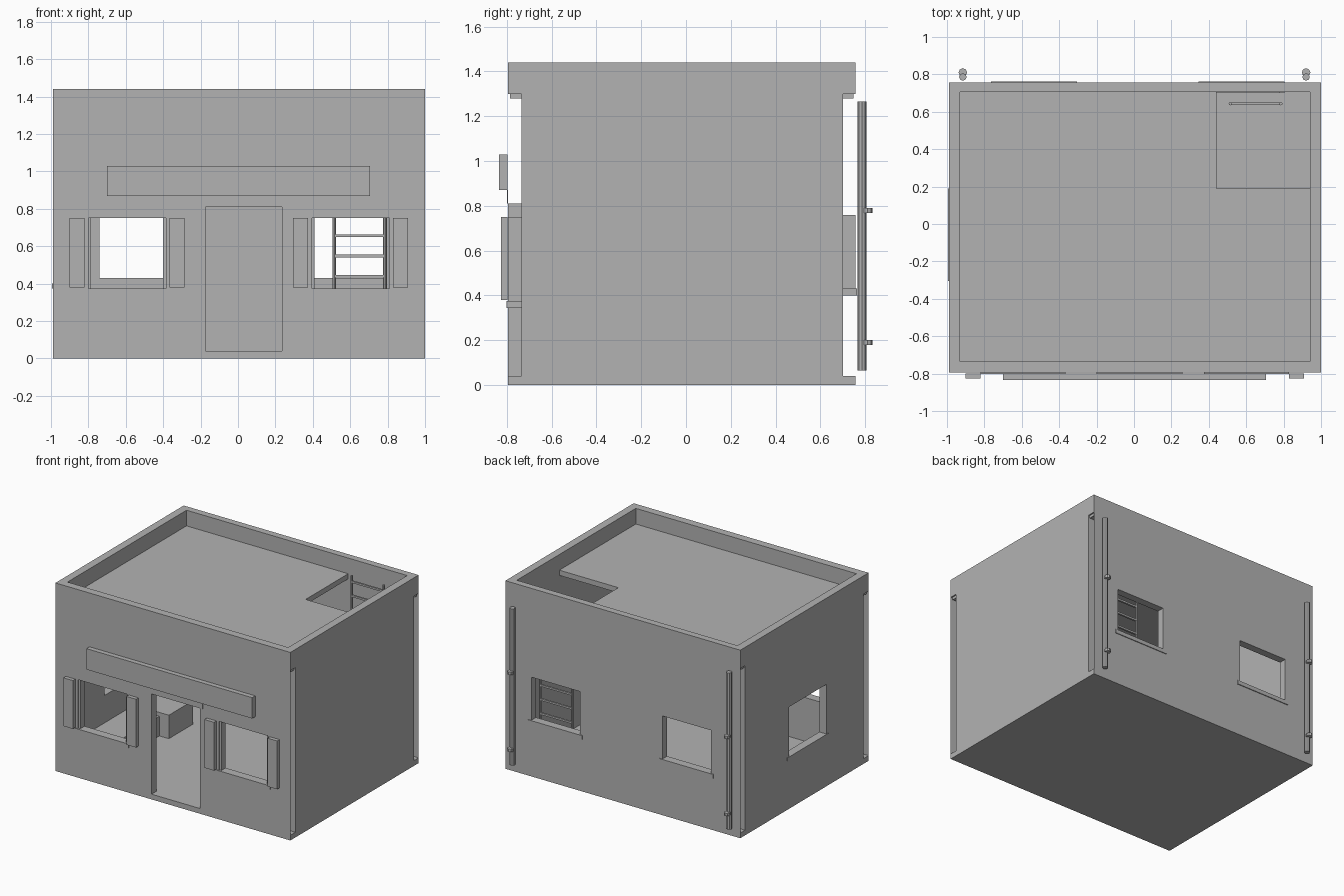
import bpy, bmesh
from mathutils import Vector

cube = bpy.data.objects.get("Cube")
if cube:
    bpy.data.objects.remove(cube, do_unlink=True)

grey = bpy.data.materials.new("plain grey")
grey.use_nodes = True
grey.diffuse_color = (0.45, 0.45, 0.45, 1)
grey.node_tree.nodes["Principled BSDF"].inputs["Base Color"].default_value = grey.diffuse_color

# House extents: outer faces and inner faces of the walls
X0, X1, Y0, Y1, TOP = -0.99, 1.0, -0.795, 0.757, 1.44
IX0, IX1, IY0, IY1 = -0.93, 0.94, -0.735, 0.70
FLOOR, CEIL, ROOF, EAVE = 0.04, 1.28, 1.32, 1.30


def finish(name, bm):
    mesh = bpy.data.meshes.new(name)
    bm.to_mesh(mesh)
    bm.free()
    mesh.materials.append(grey)
    obj = bpy.data.objects.new(name, mesh)
    bpy.context.collection.objects.link(obj)
    return obj


def quad(bm, points, facing):
    face = bm.faces.new([bm.verts.new(p) for p in points])
    face.normal_update()
    if face.normal.dot(facing) < 0:
        face.normal_flip()


def shell(name, axis, outer, inner, area, holes=(), rim=False):
    """Two parallel skins with lined openings; the outer edge is closed by rim."""
    def at(u, v, w):
        return Vector({"x": (w, u, v), "y": (u, w, v), "z": (u, v, w)}[axis])

    bm = bmesh.new()
    rects = [area, *holes]
    us = sorted({u for r in rects for u in (r[0], r[1])})
    vs = sorted({v for r in rects for v in (r[2], r[3])})
    for w, other in ((outer, inner), (inner, outer)):
        facing = at(0, 0, w - other)
        for a, b in zip(us, us[1:]):
            for c, d in zip(vs, vs[1:]):
                mu, mv = (a + b) / 2, (c + d) / 2
                if not any(h[0] < mu < h[1] and h[2] < mv < h[3] for h in holes):
                    quad(bm, [at(a, c, w), at(b, c, w), at(b, d, w), at(a, d, w)], facing)
    edges = [(h, 1) for h in holes] + ([(area, -1)] if rim else [])
    for (a, b, c, d), sign in edges:
        for p, q, n in (((a, c), (a, d), (1, 0)), ((b, c), (b, d), (-1, 0)),
                        ((a, c), (b, c), (0, 1)), ((a, d), (b, d), (0, -1))):
            quad(bm, [at(*p, outer), at(*q, outer), at(*q, inner), at(*p, inner)],
                 at(n[0] * sign, n[1] * sign, 0))
    bmesh.ops.remove_doubles(bm, verts=bm.verts, dist=0.0001)
    return finish(name, bm)


def box(name, x0, x1, y0, y1, z0, z1):
    bm = bmesh.new()
    bmesh.ops.create_cube(bm, size=1)
    for v in bm.verts:
        v.co = ((x0 + x1) / 2 + v.co.x * (x1 - x0), (y0 + y1) / 2 + v.co.y * (y1 - y0),
                (z0 + z1) / 2 + v.co.z * (z1 - z0))
    return finish(name, bm)


def rod(name, x, y, z0, z1, radius, sides=8):
    bm = bmesh.new()
    bmesh.ops.create_cone(bm, cap_ends=True, segments=sides, radius1=radius,
                          radius2=radius, depth=z1 - z0)
    bmesh.ops.translate(bm, verts=bm.verts, vec=(x, y, (z0 + z1) / 2))
    return finish(name, bm)


# Openings: (start, end, bottom, top)
door = (-0.175, 0.235, FLOOR, 0.81)
front_windows = [(-0.80, -0.385, 0.375, 0.75), (0.395, 0.81, 0.375, 0.75)]
back_windows = [(-0.74, -0.33, 0.43, 0.76), (0.37, 0.78, 0.43, 0.76)]
side_window = (-0.285, 0.17, 0.40, 0.78)
hatch = (0.44, IX1, 0.19, 0.705)

# Base, walls, roof and parapet
shell("floor_slab", "z", 0, FLOOR, (X0, X1, Y0, Y1), rim=True)
long_wall = (X0, X1, FLOOR, EAVE)
shell("front_wall", "y", Y0, IY0, long_wall, [door, *front_windows])
shell("back_wall", "y", Y1, IY1, long_wall, back_windows)
short_wall = (IY0, IY1, FLOOR, EAVE)
shell("left_wall", "x", X1, IX1, short_wall)
shell("right_wall", "x", X0, IX0, short_wall, [side_window])
shell("roof_slab", "z", ROOF, CEIL, (X0 + 0.01, X1 - 0.01, Y0 + 0.01, Y1 - 0.01),
      [hatch], rim=True)
shell("parapet", "z", TOP, EAVE, (X0, X1, Y0, Y1), [(IX0, IX1, IY0, 0.705)], rim=True)

# Front windows: jamb strips, sills and shutters
for a, b, low, high in front_windows:
    for x in (a, b - 0.015):
        box("window_jamb", x, x + 0.015, Y0 + 0.01, IY0, low, high)
    box("front_sill", a - 0.02, b + 0.02, Y0 - 0.006, IY0, low - 0.03, low)
    for x in (a - 0.1, b + 0.02):
        box("shutter", x, x + 0.08, -0.827, Y0 - 0.003, 0.38, high)

# Back and side window sills
for a, b, low, high in back_windows:
    box("back_sill", a - 0.025, b + 0.025, IY1, Y1 + 0.006, low - 0.03, low)
a, b, low, high = side_window
box("side_sill", X0 - 0.004, IX0, a - 0.02, b + 0.02, low - 0.025, low)

# Door lintel and blank sign board
box("door_lintel", -0.20, 0.26, Y0 - 0.005, Y0, 0.81, 0.87)
box("sign_board", -0.70, 0.705, -0.835, Y0 - 0.003, 0.87, 1.03)

# Drain pipes with clamps
for x in (-0.915, 0.92):
    rod("drain_pipe", x, 0.786, 0.065, 1.265, 0.02)
    for z in (0.19, 0.78):
        rod("pipe_clamp", x, 0.81, z - 0.011, z + 0.011, 0.023)

# Ladder to the roof hatch
for x in (0.515, 0.785):
    rod("ladder_rail", x, 0.643, FLOOR, 1.35, 0.009)
for i in range(12):
    z = 0.116 + i * 0.108
    box("ladder_rung", 0.515, 0.785, 0.636, 0.65, z - 0.007, z + 0.007)

# Low furniture along the right wall
box("low_bench", IX0, -0.68, -0.70, 0.02, FLOOR, 0.19)
box("storage_box", IX0, -0.60, 0.02, 0.31, FLOOR, 0.22)
